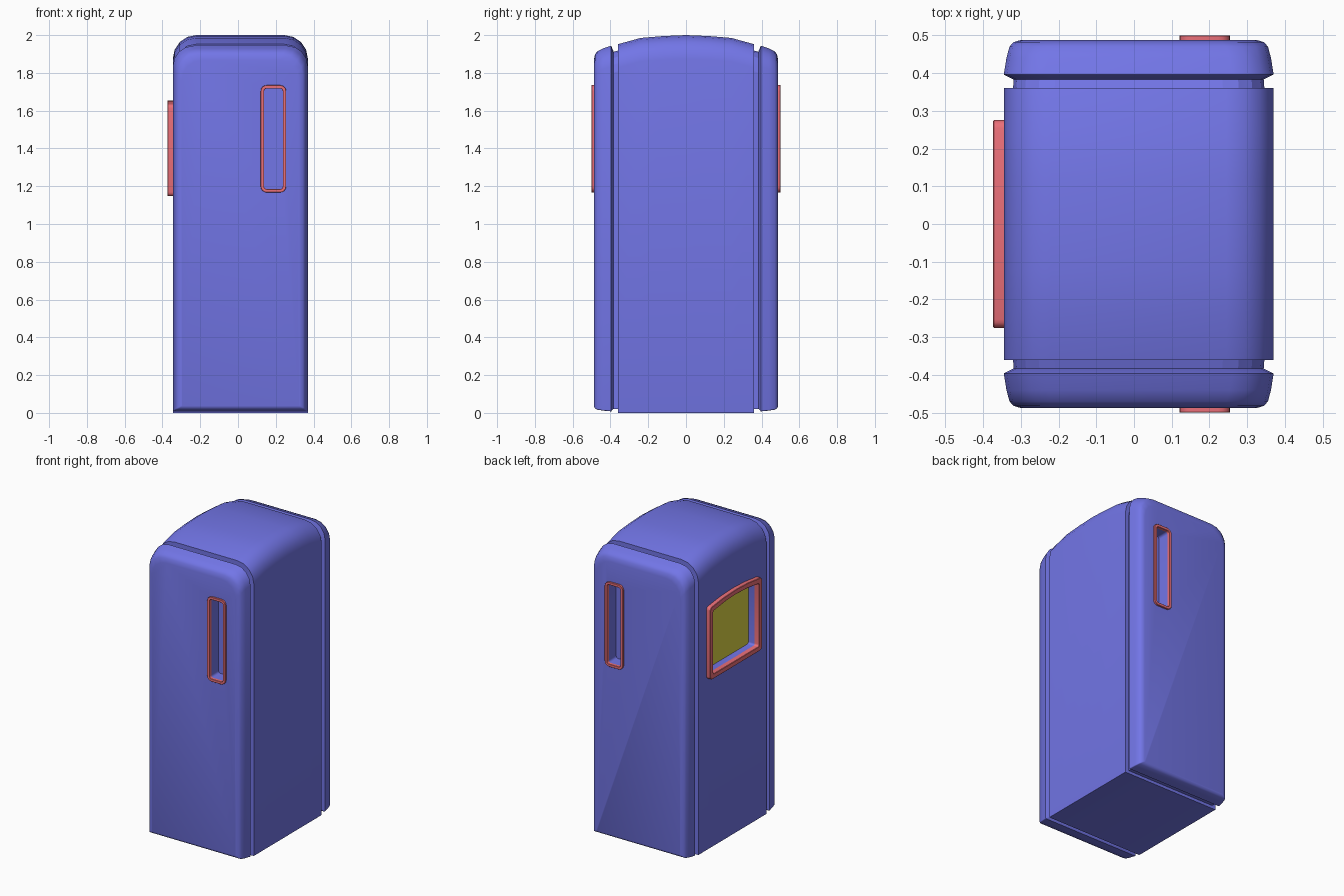
import bpy, bmesh, math

if "Cube" in bpy.data.objects:
    bpy.data.objects.remove(bpy.data.objects["Cube"])


def material(name, rgb):
    m = bpy.data.materials.new(name)
    m.diffuse_color = (*rgb, 1)
    m.use_nodes = True
    m.node_tree.nodes["Principled BSDF"].inputs["Base Color"].default_value = m.diffuse_color
    return m


BLUE = material("blue_shell", (0.17, 0.18, 0.80))
RED = material("red_trim", (0.83, 0.16, 0.19))
YELLOW = material("yellow_screen", (0.72, 0.66, 0.06))


def outline(u0, u1, v0, v1, r_top, r_bot=0.0, bulge=0.0, n=4):
    """Rounded rectangle, counter-clockwise, with an optional arched top edge."""
    pts = []
    corners = [(u0, v0, 1, 1, 180, r_bot), (u1, v0, -1, 1, 270, r_bot),
               (u1, v1, -1, -1, 0, r_top), (u0, v1, 1, -1, 90, r_top)]
    for i, (u, v, su, sv, a0, r) in enumerate(corners):
        r = max(r, 0.002)
        for k in range(n + 1):
            a = math.radians(a0 + 90 * k / n)
            pts.append((u + su * r + r * math.cos(a), v + sv * r + r * math.sin(a)))
        if i == 2 and bulge:
            for k in range(1, 4):
                t = k / 4
                pts.append((u1 - r_top + (u0 - u1 + 2 * r_top) * t,
                            v1 + bulge * 4 * t * (1 - t)))
    return pts


def loft(name, sections, mat, axis="y", ring=False):
    """Skin (depth, outline) sections; capped solid, or closed ring."""
    bm = bmesh.new()
    loops = []
    for d, pts in sections:
        loops.append([bm.verts.new((u, d, v) if axis == "y" else (d, u, v))
                      for u, v in pts])
    pairs = list(zip(loops, loops[1:]))
    if ring:
        pairs.append((loops[-1], loops[0]))
    else:
        bm.faces.new(loops[0])
        bm.faces.new(loops[-1])
    for a, b in pairs:
        for i in range(len(a)):
            j = (i + 1) % len(a)
            bm.faces.new((a[i], a[j], b[j], b[i]))
    bmesh.ops.recalc_face_normals(bm, faces=bm.faces)
    me = bpy.data.meshes.new(name)
    bm.to_mesh(me)
    bm.free()
    me.materials.append(mat)
    ob = bpy.data.objects.new(name, me)
    bpy.context.collection.objects.link(ob)
    return ob


def select(ob):
    bpy.ops.object.select_all(action="DESELECT")
    ob.select_set(True)
    bpy.context.view_layer.objects.active = ob


def smooth(ob, angle=32):
    select(ob)
    bpy.ops.object.shade_smooth_by_angle(angle=math.radians(angle))


def cut(ob, cutter):
    mod = ob.modifiers.new("recess", "BOOLEAN")
    mod.operation, mod.object, mod.solver = "DIFFERENCE", cutter, "EXACT"
    select(ob)
    bpy.ops.object.modifier_apply(modifier=mod.name)
    bpy.data.objects.remove(cutter)


def trim(name, shape, depths, width, axis):
    """Frame with lightly eased edges; shape(inset) gives the outline."""
    back, front = depths
    b = 0.08 * width
    f = front - math.copysign(b, front - back)
    secs = [(back, shape(0)), (f, shape(0)), (front, shape(b)),
            (front, shape(width - b)), (f, shape(width)), (back, shape(width))]
    smooth(loft(name, secs, RED, axis, ring=True))


# main body: rounded top, arched from front to back
tops = [(-0.36, 1.952), (-0.24, 1.985), (-0.12, 1.995), (0, 2.0),
        (0.12, 1.995), (0.24, 1.985), (0.36, 1.952)]
body = loft("body", [(y, outline(-0.345, 0.37, 0, z, 0.125)) for y, z in tops], BLUE)


# side window: recess, frame and screen
def window(i):
    return outline(-0.275 + i, 0.275 - i, 1.147 + i, 1.635 - i, 0.022 - 0.3 * i,
                   0.022 - 0.3 * i, 0.02)


cut(body, loft("cutter", [(-0.40, window(0.03)), (-0.288, window(0.03))], BLUE, "x"))
smooth(body)
trim("window_frame", window, (-0.340, -0.374), 0.032, "x")
loft("screen", [(-0.285, window(0.025)), (-0.293, window(0.025))], YELLOW, "x")


# end panels, grooves and handle recesses, front and back
def panel(i, top):
    return outline(-0.345 + i, 0.37 - i, 0.008 + i * 0.6, top, 0.11, 0.006)


def handle(i):
    return outline(0.12 + i, 0.255 - i, 1.167 + i, 1.735 - i, 0.032 - i, 0.032 - i)


for side, s in (("front", -1), ("back", 1)):
    loft(side + "_groove", [(s * 0.34, outline(-0.322, 0.347, 0.02, 1.925, 0.11)),
                            (s * 0.392, outline(-0.318, 0.343, 0.02, 1.908, 0.11))], BLUE)
    p = loft(side + "_panel", [(s * 0.383, panel(0.026, 1.912)), (s * 0.396, panel(0, 1.944)),
                               (s * 0.44, panel(0.007, 1.929)), (s * 0.470, panel(0.015, 1.914)),
                               (s * 0.482, panel(0.026, 1.897)),
                               (s * 0.488, panel(0.046, 1.868))], BLUE)
    cut(p, loft("cutter", [(s * 0.52, handle(0.016)), (s * 0.40, handle(0.016))], BLUE))
    smooth(p, 50)
    trim(side + "_handle_rim", handle, (s * 0.48, s * 0.50), 0.018, "y")
